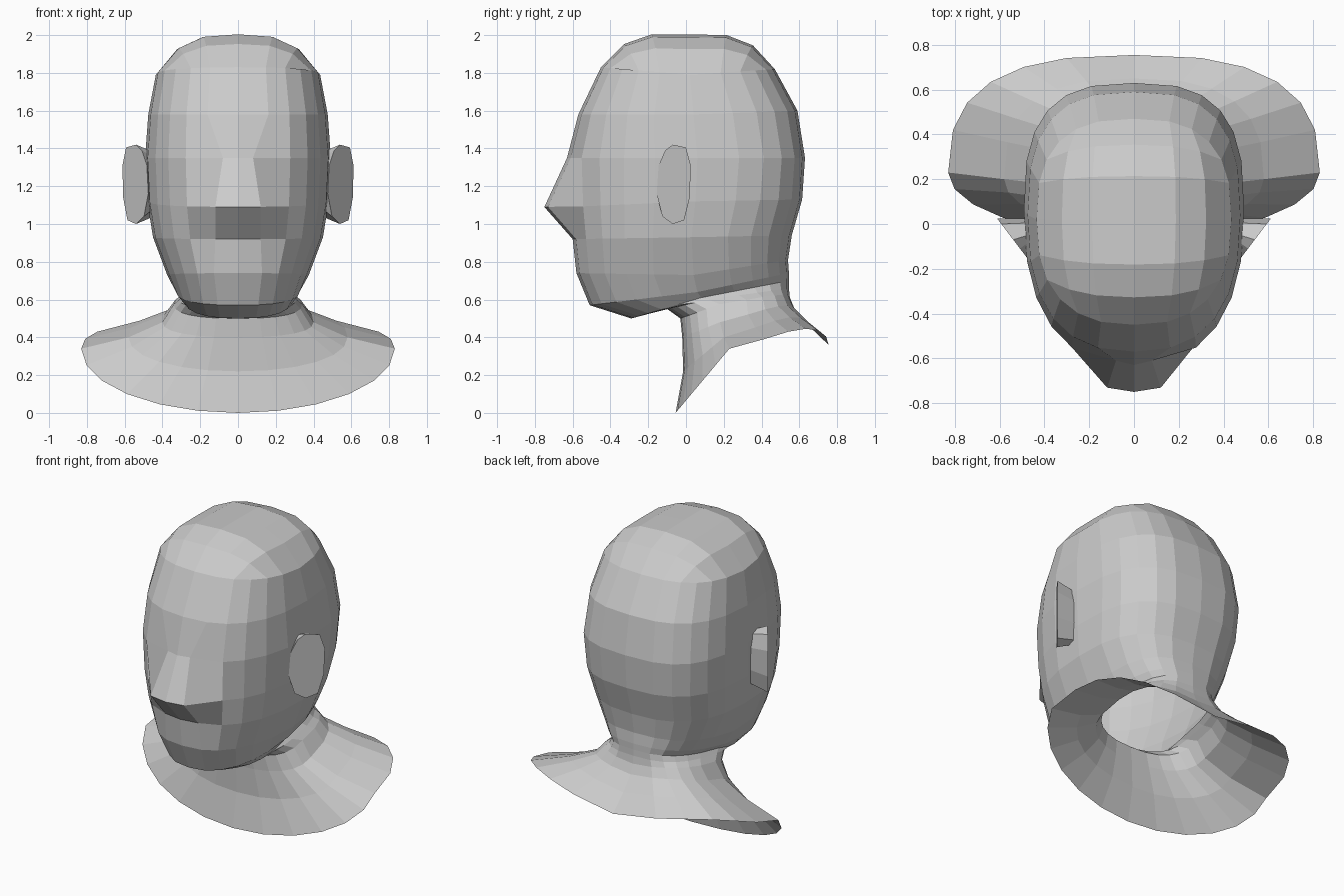
import bpy, bmesh
from math import sin, cos, pi, copysign

if "Cube" in bpy.data.objects:
    bpy.data.objects.remove(bpy.data.objects["Cube"])

N = 24  # points around every ring, index 0 = front centre

# Each ring: front (y, z), side (x, y, z), back (y, z), front / back roundness, back corner lift
RINGS = [
    ((-.45, 1.83), (.435, .02, 1.79), (.47, 1.82), .80, .75, 0),    # crown
    ((-.57, 1.58), (.475, .04, 1.58), (.59, 1.60), .80, .72, 0),    # forehead
    ((-.63, 1.35), (.492, .06, 1.35), (.63, 1.35), .83, .70, 0),    # brow
    ((-.62, 1.09), (.480, .05, 1.12), (.615, 1.13), .83, .72, 0),   # nose tip
    ((-.60, .92), (.450, .03, .93), (.56, .94), .83, .75, 0),       # lip
    ((-.58, .74), (.375, .04, .73), (.54, .81), .80, .72, 0),       # mouth
    ((-.51, .57), (.325, .06, .64), (.545, .74), .82, .72, 0),      # chin
    ((-.29, .50), (.29, .08, .61), (.545, .70), .82, .72, 0),       # under chin
    ((-.10, .55), (.31, .12, .60), (.545, .66), .80, .72, 0),       # throat
    ((-.03, .50), (.34, .18, .575), (.55, .61), .80, .72, .02),     # neck
    ((-.02, .40), (.40, .18, .48), (.575, .55), .85, .72, .03),     # neck base
    ((-.015, .22), (.58, .20, .40), (.65, .46), .95, .74, .06),     # shoulder
    ((-.055, .0), (.83, .23, .34), (.755, .36), 1.0, .75, .09),     # bust rim
]


def ring_points(front, side, back, ef, eb, lift):
    pts = []
    for i in range(N):
        a = 2 * pi * i / N
        s, c = sin(a), cos(a)
        e, end = (ef, front) if c > 0 else (eb, back)
        k = abs(c) ** e if abs(c) > 1e-6 else 0
        x = copysign(abs(s) ** e if abs(s) > 1e-6 else 0, s) * side[0]
        y = side[1] + (end[0] - side[1]) * k
        z = side[2] + (end[1] - side[2]) * k
        if c < 0:
            z += lift * abs(sin(2 * a))
        pts.append([x, y, z])
    return pts


def finish(bm, name):
    bmesh.ops.recalc_face_normals(bm, faces=bm.faces)
    mesh = bpy.data.meshes.new(name)
    bm.to_mesh(mesh)
    bm.free()
    ob = bpy.data.objects.new(name, mesh)
    bpy.context.collection.objects.link(ob)
    return ob


def bridge(bm, a, b):
    n = len(a)
    for i in range(n):
        bm.faces.new((a[i], a[(i + 1) % n], b[(i + 1) % n], b[i]))


# Head, neck and bust as one lofted open surface
bm = bmesh.new()
points = [ring_points(*r) for r in RINGS]
for row, push in ((2, 0), (3, .13), (4, 0)):      # nose wedge
    for i in (-1, 0, 1):
        p = points[row][i]
        p[0] = .12 * i if row > 2 else .08 * i
        p[1] -= push
loops = [[bm.verts.new(p) for p in ps] for ps in points]
for a, b in zip(loops, loops[1:]):
    bridge(bm, a, b)

# Skull cap: square grid blended from the crown ring, bulged upward
M = N // 4
crown = loops[0]


def edge_vert(i, j):
    if j == 0:
        return crown[(i - M // 2) % N]
    if i == M:
        return crown[(j + M // 2) % N]
    if j == M:
        return crown[(M // 2 + 2 * M - i) % N]
    return crown[(M // 2 + 3 * M - j) % N]


grid = {}
for i in range(M + 1):
    for j in range(M + 1):
        if i in (0, M) or j in (0, M):
            grid[i, j] = edge_vert(i, j)
            continue
        u, v = i / M, j / M
        P = lambda i, j: edge_vert(i, j).co
        co = (P(0, j) * (1 - u) + P(M, j) * u + P(i, 0) * (1 - v) + P(i, M) * v
              - P(0, 0) * (1 - u) * (1 - v) - P(M, 0) * u * (1 - v)
              - P(0, M) * (1 - u) * v - P(M, M) * u * v)
        co.z += .205 * (1 - abs(2 * u - 1) ** 2.5) * (1 - abs(2 * v - 1) ** 2.5)
        grid[i, j] = bm.verts.new(co)
for i in range(M):
    for j in range(M):
        bm.faces.new((grid[i, j], grid[i + 1, j], grid[i + 1, j + 1], grid[i, j + 1]))
finish(bm, "head_and_bust")

# Ears: slanted outline with a rim running back into the head
EAR = [(-.07, 1.42), (0, 1.405), (.025, 1.31), (.02, 1.14), (-.01, 1.02),
       (-.07, 1.0), (-.125, 1.04), (-.155, 1.16), (-.145, 1.31), (-.11, 1.39)]
for side, name in ((1, "ear_left"), (-1, "ear_right")):
    bm = bmesh.new()
    outer = [bm.verts.new((side * (.475 + (y + .155) * .76), y, z)) for y, z in EAR]
    inner = [bm.verts.new((side * .465, -.04 + (y + .06) * .75, 1.21 + (z - 1.21) * .85))
             for y, z in EAR]
    bridge(bm, outer, inner)
    bm.faces.new(outer)
    finish(bm, name)
